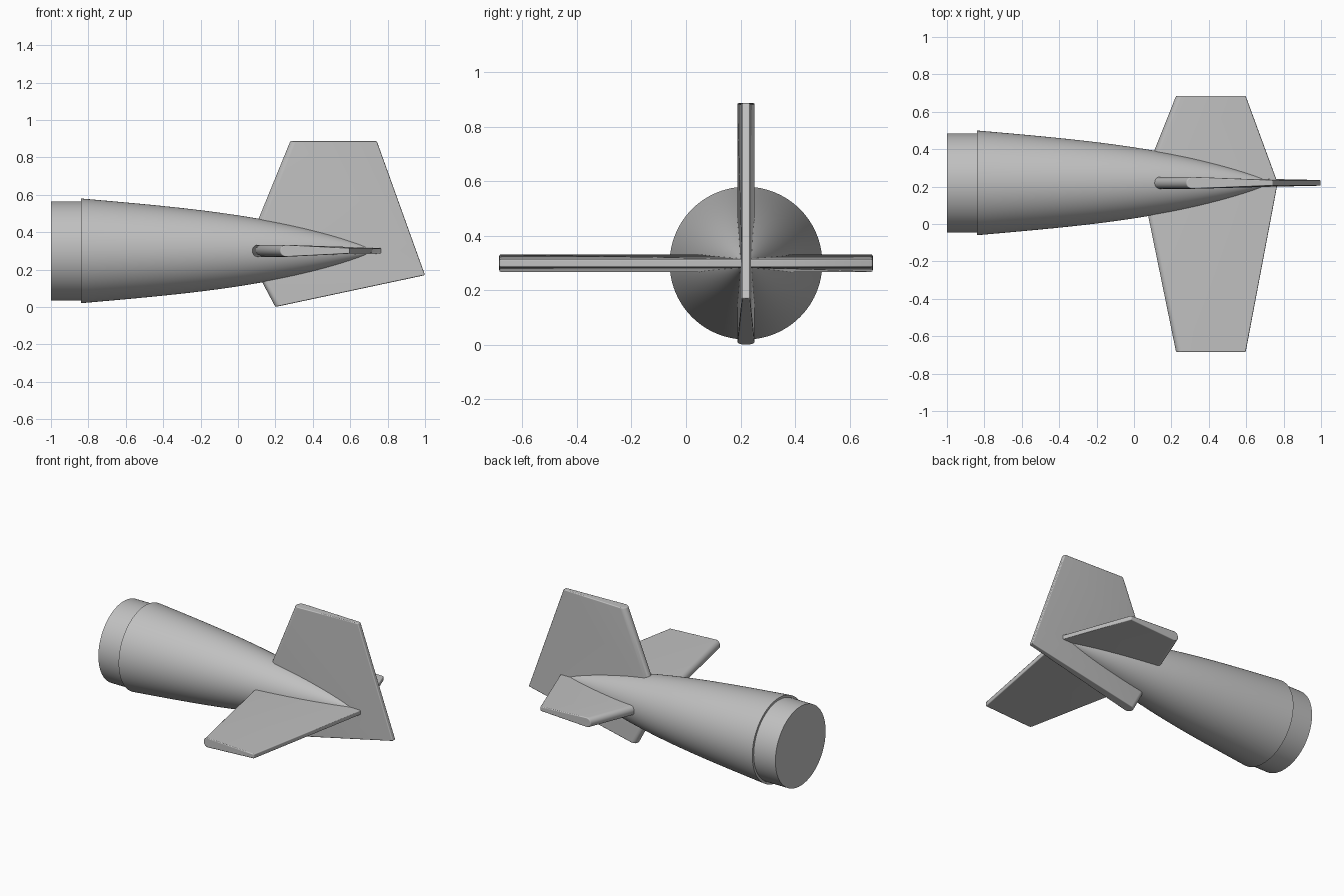
import bpy, bmesh, math
from mathutils import Vector

cube = bpy.data.objects.get("Cube")
if cube:
    bpy.data.objects.remove(cube, do_unlink=True)

AXIS_Y, AXIS_Z = 0.22, 0.30      # centre line of the body
LEAD, TRAIL = 0.032, 0.015       # half thickness of fin edges

grey = bpy.data.materials.new("light grey")
grey.use_nodes = True
grey.diffuse_color = (0.53, 0.53, 0.53, 1)
grey.node_tree.nodes["Principled BSDF"].inputs["Base Color"].default_value = grey.diffuse_color


def finish(name, bm):
    bmesh.ops.recalc_face_normals(bm, faces=bm.faces)
    mesh = bpy.data.meshes.new(name)
    bm.to_mesh(mesh)
    bm.free()
    mesh.materials.append(grey)
    obj = bpy.data.objects.new(name, mesh)
    bpy.context.collection.objects.link(obj)
    bpy.ops.object.select_all(action='DESELECT')
    obj.select_set(True)
    bpy.context.view_layer.objects.active = obj
    bpy.ops.object.shade_smooth_by_angle(angle=math.radians(35))
    return obj


def loft(name, rings):
    """Join rings of points into a skin with closed ends."""
    bm = bmesh.new()
    rows = [[bm.verts.new(p) for p in ring] for ring in rings]
    for a, b in zip(rows, rows[1:]):
        for i in range(len(a)):
            j = (i + 1) % len(a)
            bm.faces.new((a[i], a[j], b[j], b[i]))
    bm.faces.new(rows[0])
    bm.faces.new(rows[-1])
    return finish(name, bm)


def circle(x, r, n=96):
    return [(x, AXIS_Y + r * math.cos(math.tau * i / n),
             AXIS_Z + r * math.sin(math.tau * i / n)) for i in range(n)]


def body_radius(t):
    return 0.28 * (1 - 0.5 * t - 0.5 * t ** 3.3)


def fin_section(front, back, side):
    """Round leading edge, tapering to a thin square trailing edge."""
    front, back, side = Vector(front), Vector(back), Vector(side)
    along = (back - front).normalized()
    centre = front + along * LEAD
    arc = [math.pi * i / 10 for i in range(11)]
    ring = [centre - along * LEAD * math.sin(a) + side * LEAD * math.cos(a) for a in arc]
    return ring + [back - side * TRAIL, back + side * TRAIL]


def fin(name, chords, side):
    obj = loft(name, [fin_section(f, b, side) for f, b in chords])
    bevel = obj.modifiers.new("soft edges", 'BEVEL')
    bevel.width = 0.006
    bevel.segments = 2
    bevel.limit_method = 'ANGLE'
    bevel.angle_limit = math.radians(40)
    bevel.harden_normals = True


# Tapered body
steps = 48
loft("tapered_body", [circle(-0.84 + 1.6 * t, max(body_radius(t), 0.003))
                      for t in (i / steps for i in range(steps + 1))])

# Narrower collar at the wide end
loft("end_collar", [circle(-1.0, 0.265), circle(-0.82, 0.265)])

# Upright fin, from upper edge through the centre line to the slanted lower edge
fin("upright_fin", [((0.28, AXIS_Y, 0.887), (0.742, AXIS_Y, 0.887)),
                    ((0.04, AXIS_Y, AXIS_Z), (0.953, AXIS_Y, AXIS_Z)),
                    ((0.2, AXIS_Y, 0.0), (1.0, AXIS_Y, 0.17))], (0, 1, 0))

# Level fins, short on one side and long on the other
fin("level_fins", [((0.225, 0.685, AXIS_Z), (0.597, 0.685, AXIS_Z)),
                   ((0.04, AXIS_Y, AXIS_Z), (0.768, AXIS_Y, AXIS_Z)),
                   ((0.225, -0.685, AXIS_Z), (0.597, -0.685, AXIS_Z))], (0, 0, 1))
